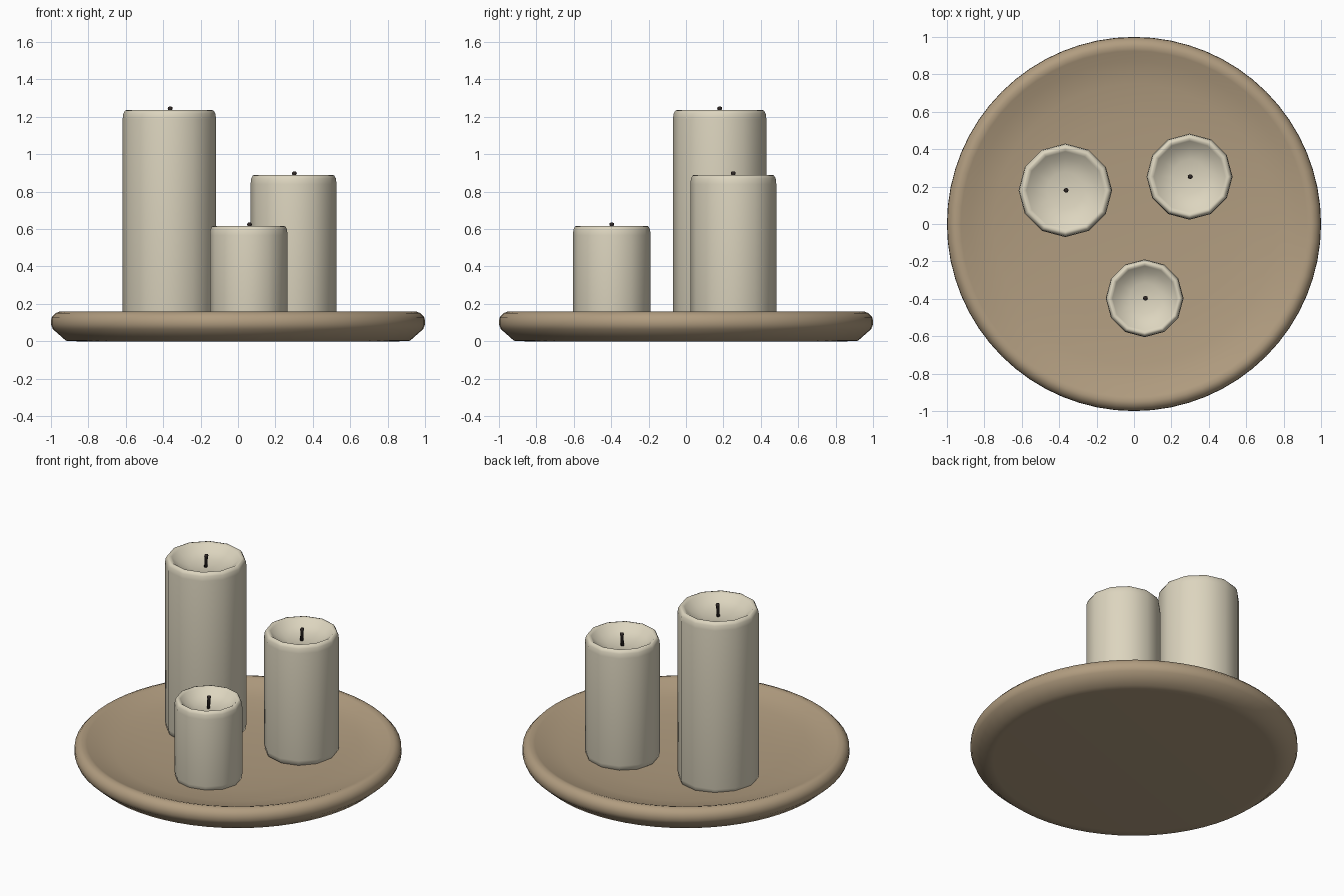
import bpy
import bmesh
from math import cos, sin, tau
from mathutils import Vector

default = bpy.data.objects.get("Cube")
if default:
    bpy.data.objects.remove(default)


def material(name, rgb):
    mat = bpy.data.materials.new(name)
    mat.use_nodes = True
    colour = (*rgb, 1.0)
    mat.diffuse_color = colour
    mat.node_tree.nodes["Principled BSDF"].inputs["Base Color"].default_value = colour
    return mat


def lathe(name, profile, sides, mat, centre=(0, 0), lean=0.0):
    """Revolve a closed (radius, z) profile whose ends lie on the axis."""
    bm = bmesh.new()
    base_z = profile[0][1]
    rings = []
    for r, z in profile:
        shift = Vector((lean * (z - base_z), 0, 0))
        count = 1 if r == 0 else sides
        rings.append([bm.verts.new(Vector((r * cos(tau * i / sides),
                                           r * sin(tau * i / sides), z)) + shift)
                      for i in range(count)])
    for low, high in zip(rings, rings[1:]):
        for i in range(sides):
            j = (i + 1) % sides
            if len(low) == 1:
                bm.faces.new((low[0], high[j], high[i]))
            elif len(high) == 1:
                bm.faces.new((low[i], low[j], high[0]))
            else:
                bm.faces.new((low[i], low[j], high[j], high[i]))
    bmesh.ops.recalc_face_normals(bm, faces=bm.faces)
    for face in bm.faces:
        face.smooth = True
    mesh = bpy.data.meshes.new(name)
    bm.to_mesh(mesh)
    bm.free()
    mesh.materials.append(mat)
    obj = bpy.data.objects.new(name, mesh)
    obj.location = (*centre, 0)
    bpy.context.collection.objects.link(obj)
    return obj


wood = material("tan wood", (0.44, 0.335, 0.215))
wax = material("cream wax", (0.72, 0.665, 0.52))
char = material("charred wick", (0.03, 0.022, 0.02))

# Shallow round dish: flat underside, rounded rim, gently hollow top
lathe("plate", [(0, 0), (0.86, 0), (0.92, 0.003), (0.99, 0.065), (1.0, 0.09),
                (0.998, 0.126), (0.975, 0.151), (0.95, 0.16), (0.925, 0.153),
                (0.87, 0.13), (0.75, 0.106), (0.55, 0.088), (0.3, 0.078),
                (0, 0.074)], 64, wood)

# Pillar candles: name, centre, radius, height of the lip
candles = [("tall", (-0.367, 0.18), 0.25, 1.237),
           ("medium", (0.297, 0.253), 0.23, 0.89),
           ("short", (0.057, -0.397), 0.208, 0.617)]

floor = 0.072
for size, centre, r, top in candles:
    # Body with softened edges and a melted hollow
    lathe(size + "_candle",
          [(0, floor), (r * 0.9, floor), (r * 0.97, floor + 0.012),
           (r, floor + 0.045), (r, top - 0.05), (r * 0.985, top - 0.02),
           (r * 0.945, top - 0.003), (r * 0.89, top), (r * 0.83, top - 0.01),
           (r * 0.68, top - 0.04), (r * 0.4, top - 0.06), (0, top - 0.068)],
          12, wax, centre)
    # Wick with a slightly swollen burnt tip
    lathe(size + "_wick",
          [(0, top - 0.08), (0.01, top - 0.08), (0.01, top),
           (0.013, top + 0.006), (0.011, top + 0.016), (0, top + 0.018)],
          8, char, centre, lean=0.05)
